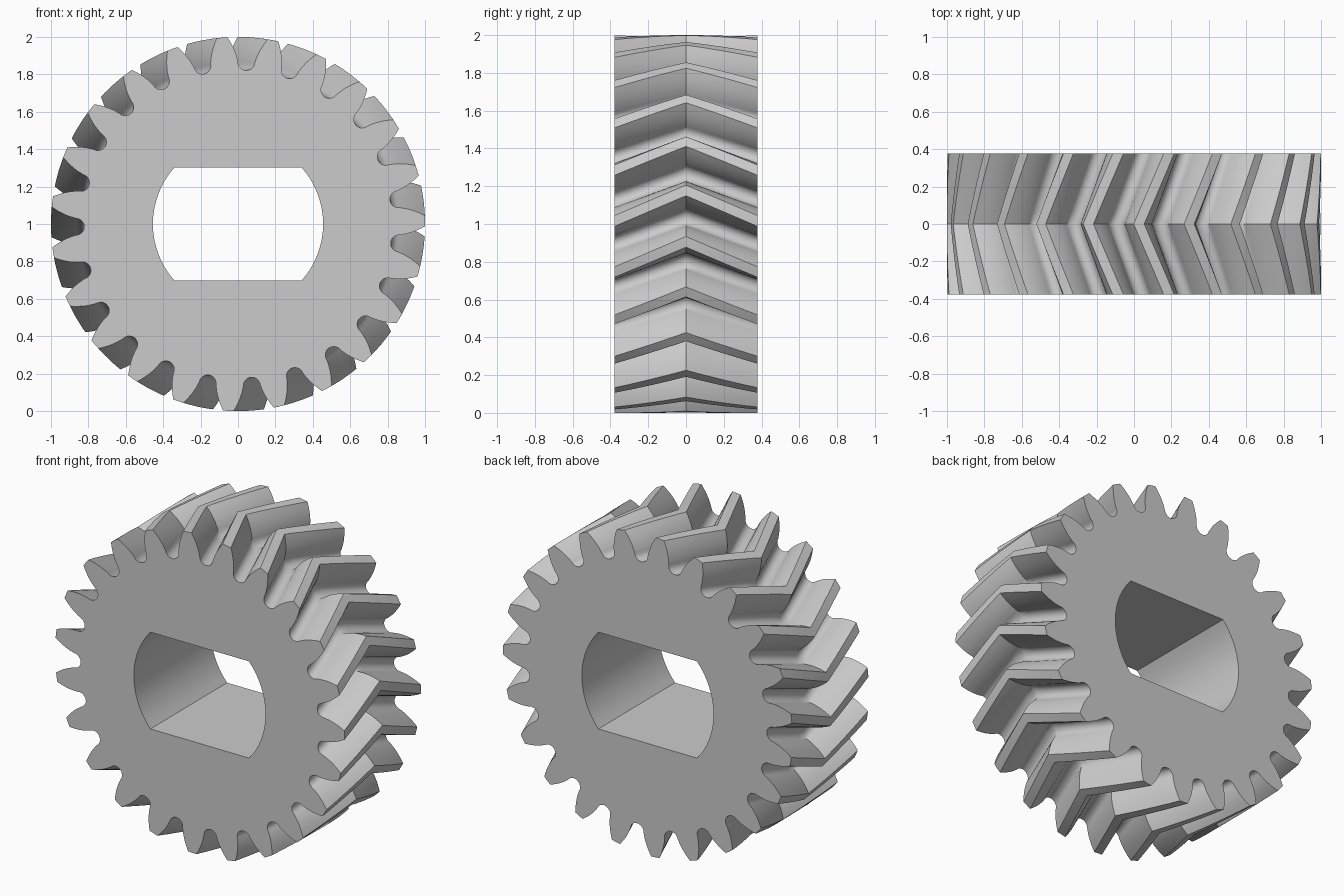
import bpy, bmesh
from math import sin, cos, tan, acos, asin, atan2, sqrt, pi, radians

cube = bpy.data.objects.get("Cube")
if cube:
    bpy.data.objects.remove(cube, do_unlink=True)

TEETH = 23
TIP_R, PITCH_R, HALF_WIDTH = 1.0, 0.92, 0.378
FRONT_PHASE = radians(79.2)   # direction of one tooth on the end faces
TWIST = radians(9.3)          # rotation from end face to middle plane
BORE_R, FLAT_H = 0.455, 0.302
STEPS = 6                     # slices in each half of the width
PITCH = 2 * pi / TEETH
BASE_R = PITCH_R * cos(radians(20))


def involute(a):
    return tan(a) - a


def half_angle(r):
    """Half the tooth thickness, as an angle, at radius r."""
    return PITCH / 4 + involute(radians(20)) - involute(acos(BASE_R / r))


def tooth_side():
    """(radius, angle from tooth centre) from gap bottom to tip."""
    side = []
    rho, rc = 0.0455, 0.868
    for i in range(6):                       # rounded gap bottom
        p = i / 5 * pi / 2
        x, y = rho * sin(p), rc - rho * cos(p)
        side.append((sqrt(x * x + y * y), PITCH / 2 - atan2(x, y)))
    for i in range(7):                       # curved flank
        r = 0.885 + (TIP_R - 0.885) * i / 6
        side.append((r, half_angle(r)))
    return side


side = tooth_side()
tooth = [(r, -a) for r, a in side] + [(TIP_R, 0)] + [(r, a) for r, a in side[:0:-1]]
outline = [(r, a + k * PITCH) for k in range(TEETH) for r, a in tooth]

# Double-flat bore outline: two arcs joined by straight edges
corner = asin(FLAT_H / BORE_R)
bore = [c + corner * (2 * i / 16 - 1) for c in (0, pi) for i in range(17)]

bm = bmesh.new()


def ring(points, y):
    return [bm.verts.new((r * cos(a), y, 1 + r * sin(a))) for r, a in points]


def skin(rings):
    for lo, hi in zip(rings, rings[1:]):
        n = len(lo)
        for i in range(n):
            j = (i + 1) % n
            bm.faces.new((lo[i], lo[j], hi[j], hi[i]))


# Herringbone toothed rim
outer = []
for s in range(-STEPS, STEPS + 1):
    turn = FRONT_PHASE + TWIST * (1 - abs(s) / STEPS)
    outer.append(ring([(r, a + turn) for r, a in outline], HALF_WIDTH * s / STEPS))
skin(outer)

# Bore wall
inner = [ring([(BORE_R, a) for a in bore], y) for y in (-HALF_WIDTH, HALF_WIDTH)]
skin(inner)

# Flat end faces with the bore left open
for end in (0, -1):
    edges = []
    for loop in (outer[end], inner[end]):
        edges += [bm.edges.get((loop[i - 1], loop[i])) for i in range(len(loop))]
    bmesh.ops.triangle_fill(bm, edges=edges, use_beauty=True)

bmesh.ops.recalc_face_normals(bm, faces=bm.faces[:])
mesh = bpy.data.meshes.new("herringbone_gear")
bm.to_mesh(mesh)
bm.free()
gear = bpy.data.objects.new("herringbone_gear", mesh)
bpy.context.collection.objects.link(gear)

# Plain grey material
grey = bpy.data.materials.new("plain_grey")
grey.use_nodes = True
colour = (0.6, 0.6, 0.6, 1)
grey.diffuse_color = colour
grey.node_tree.nodes["Principled BSDF"].inputs["Base Color"].default_value = colour
mesh.materials.append(grey)

bpy.ops.object.select_all(action="DESELECT")
gear.select_set(True)
bpy.context.view_layer.objects.active = gear
bpy.ops.object.shade_smooth_by_angle(angle=radians(30))
